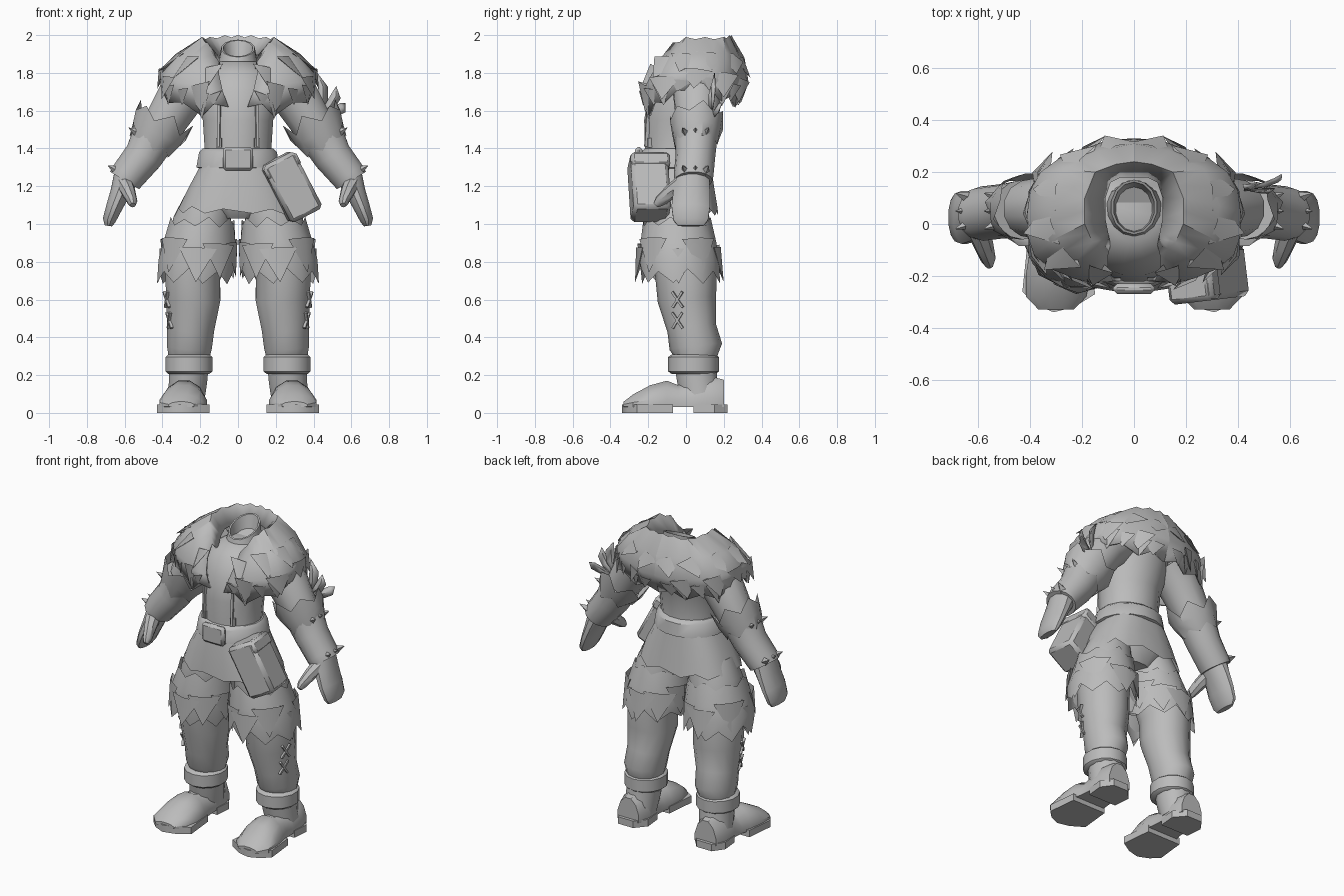
import bpy, bmesh, math, random
from mathutils import Vector, Matrix

random.seed(4)
if "Cube" in bpy.data.objects:
    bpy.data.objects.remove(bpy.data.objects["Cube"])

grey = bpy.data.materials.new("plain_grey")
grey.use_nodes = True
grey.diffuse_color = (0.5, 0.5, 0.5, 1)
grey.node_tree.nodes["Principled BSDF"].inputs["Base Color"].default_value = (0.5, 0.5, 0.5, 1)

X, Y, Z = Vector((1, 0, 0)), Vector((0, 1, 0)), Vector((0, 0, 1))
FLAT, UPRIGHT, TILTED = (X, Y), (X, Z), (X, Vector((0, .92, .4)))


def finish(name, bm, mirror=False, angle=40, thick=0):
    """Turn a bmesh into a shaded object, mirrored left to right on request."""
    bmesh.ops.recalc_face_normals(bm, faces=bm.faces)
    mesh = bpy.data.meshes.new(name)
    bm.to_mesh(mesh)
    bm.free()
    mesh.materials.append(grey)
    ob = bpy.data.objects.new(name, mesh)
    bpy.context.collection.objects.link(ob)
    bpy.ops.object.select_all(action='DESELECT')
    ob.select_set(True)
    bpy.context.view_layer.objects.active = ob
    bpy.ops.object.shade_smooth_by_angle(angle=math.radians(angle))
    if thick:
        ob.modifiers.new("Thickness", 'SOLIDIFY').thickness = thick
    if mirror:
        ob.modifiers.new("Mirror", 'MIRROR').use_clip = True
    return ob


def power(value, p):
    return math.copysign(abs(value) ** p, value)


def tube(name, rings, n=12, axes=None, jag=(0, 0), caps=True, floor=None, mirror=False, angle=40, p=1):
    """Loft ellipses (x, y, z, radius_u, radius_v); jag makes torn ends, p below 1 squares them."""
    bm = bmesh.new()
    mids = [Vector(r[:3]) for r in rings]
    loops = []
    for i, (c, r) in enumerate(zip(mids, rings)):
        t = (mids[min(i + 1, len(mids) - 1)] - mids[max(i - 1, 0)]).normalized()
        if axes:
            u, v = axes
        else:
            u = Y.cross(t).normalized()
            v = t.cross(u)
        end = -jag[0] if i == 0 else jag[1] if i == len(rings) - 1 else 0
        loop = []
        for k in range(n):
            a = 2 * math.pi * (k + 0.5) / n
            tear = end * ((1 if k % 2 else -0.4) + random.uniform(-0.35, 0.35))
            pos = c + u * r[3] * power(math.cos(a), p) + v * r[4] * power(math.sin(a), p) + t * tear
            if floor is not None:
                pos.z = max(pos.z, floor)
            loop.append(bm.verts.new(pos))
        loops.append(loop)
    for lo, hi in zip(loops, loops[1:]):
        for k in range(n):
            bm.faces.new((lo[k], lo[(k + 1) % n], hi[(k + 1) % n], hi[k]))
    if caps:
        bm.faces.new(loops[0])
        bm.faces.new(loops[-1])
    return finish(name, bm, mirror, angle)


def prism(name, outline, z0, z1, mirror=False):
    bm = bmesh.new()
    face = bm.faces.new([bm.verts.new((x, y, z0)) for x, y in outline])
    top = bmesh.ops.extrude_face_region(bm, geom=[face])["geom"]
    bmesh.ops.translate(bm, vec=(0, 0, z1 - z0), verts=[g for g in top if isinstance(g, bmesh.types.BMVert)])
    return finish(name, bm, mirror)


def box(name, centre, size, turn=(0, 0, 0), bevel=0.01, mirror=False):
    bm = bmesh.new()
    bmesh.ops.create_cube(bm, size=1)
    bmesh.ops.scale(bm, vec=size, verts=bm.verts)
    if bevel:
        bmesh.ops.bevel(bm, geom=bm.edges[:], offset=bevel, segments=1, affect='EDGES')
    rot = Matrix.Rotation(turn[2], 4, 'Z') @ Matrix.Rotation(turn[1], 4, 'Y') @ Matrix.Rotation(turn[0], 4, 'X')
    bmesh.ops.transform(bm, matrix=Matrix.Translation(centre) @ rot, verts=bm.verts)
    return finish(name, bm, mirror)


def spike(bm, base, tip, out, width, depth):
    """Flattened tuft from base to tip, its broad side facing out."""
    base, tip = Vector(base), Vector(tip)
    t = (tip - base).normalized()
    s = t.cross(out).normalized()
    o = s.cross(t)
    ring = [bm.verts.new(base + d) for d in (s * width, o * depth, -s * width, -o * depth)]
    point = bm.verts.new(tip)
    for k in range(4):
        bm.faces.new((ring[k], ring[(k + 1) % 4], point))


# Torso with a slanted hollow collar
tube("torso", [(0, -.05, 1.26, .2, .18), (0, -.05, 1.4, .18, .17), (0, -.045, 1.55, .19, .18),
               (0, -.01, 1.7, .22, .19), (0, .03, 1.8, .19, .17), (0, .05, 1.86, .1, .12)], 16, FLAT)
tube("collar", [(0, .05, 1.83, .11, .13), (0, .065, 1.93, .09, .115), (0, .065, 1.93, .08, .105),
                (0, .06, 1.85, .07, .09)], 14, TILTED)
for side in (-1, 1):
    box("vest_edge", (side * .1, -.202, 1.55), (.014, .02, .28), (-.06, 0, side * .3), 0)
    box("vest_tab", (side * .1, -.195, 1.43), (.03, .02, .05), (0, 0, side * .3), 0)

# Belt, buckle and torn tunic skirt
tube("belt", [(0, -.05, 1.29, .2, .18), (0, -.05, 1.3, .225, .205), (0, -.05, 1.38, .21, .195),
              (0, -.05, 1.4, .19, .17)], 16, FLAT)
box("belt_buckle", (0, -.25, 1.345), (.16, .04, .125), bevel=.015)
tube("tunic_skirt", [(0, -.05, 1.31, .2, .185), (0, -.05, 1.2, .26, .2), (0, -.045, 1.075, .318, .215)],
     20, FLAT, (0, .025), False, p=.75)
tube("hips", [(0, -.04, 1.25, .2, .16), (0, -.04, 1.12, .26, .16), (0, -.03, 1.03, .13, .1)], 12, FLAT)

# Trouser legs and shaggy knee fur
tube("trouser_leg", [(.26, .05, .29, .11, .11), (.257, .052, .35, .122, .14), (.25, .03, .45, .128, .13),
                     (.237, .005, .6, .147, .155), (.24, 0, .75, .15, .165), (.19, -.035, 1, .16, .165),
                     (.16, -.04, 1.12, .13, .14)], 14, mirror=True)
tube("leg_fur", [(.192, -.045, 1.0, .172, .18), (.205, -.04, .9, .195, .205), (.215, -.035, .81, .21, .215),
                 (.222, -.03, .74, .205, .21)], 16, FLAT, (.03, .045), False, mirror=True, angle=50)
bm = bmesh.new()
for k in range(9):
    a = 2 * math.pi * (k + random.uniform(-.2, .2)) / 9
    c, s = math.cos(a), math.sin(a)
    z = random.uniform(.85, .93)
    spike(bm, (.205 + .18 * c, -.04 + .195 * s, z), (.214 + .212 * c, -.035 + .235 * s, z - .18),
          Vector((c, s, 0)), .1, .03)
finish("leg_fur_tufts", bm, True, 50)

# Cross stitches on the outer shins
for z in (.6, .49):
    for turn in (-.6, .6):
        box("shin_stitch", (.378 - (.6 - z) * .13, -.045, z), (.015, .012, .1), (turn, .1, -.33), 0, True)

# Boots
tube("ankle_cuff", [(.26, .04, .205, .11, .115), (.26, .04, .22, .128, .135), (.26, .04, .295, .128, .135),
                    (.26, .04, .31, .11, .115)], 14, FLAT, mirror=True)
tube("boot_shaft", [(.275, .08, .06, .1, .11), (.265, .06, .16, .105, .11), (.26, .05, .25, .108, .115)],
     12, FLAT, mirror=True)
tube("boot_foot", [(.3, -.33, .04, .07, .02), (.3, -.28, .04, .12, .06), (.29, -.19, .04, .13, .11),
                   (.285, -.1, .04, .12, .135), (.28, -.04, .04, .105, .11), (.28, .03, .04, .1, .14),
                   (.28, .13, .04, .105, .16), (.28, .2, .04, .08, .14)], 12, UPRIGHT, floor=.03, mirror=True)
prism("boot_sole", [(.15, -.27), (.23, -.32), (.31, -.34), (.38, -.31), (.43, -.26), (.41, -.07), (.17, -.07)],
      0, .045, True)
prism("boot_heel", [(.18, .04), (.38, .04), (.39, .15), (.34, .22), (.23, .22), (.17, .15)], 0, .045, True)

# Arms, torn gauntlet cuffs, mittens and thumbs
tube("upper_arm", [(.2, .06, 1.78, .13, .14), (.3, .06, 1.68, .13, .13), (.41, .06, 1.5, .11, .11)], 12, mirror=True)
tube("gauntlet", [(.43, .055, 1.49, .125, .115), (.5, .05, 1.36, .105, .105),
                  (.585, .04, 1.255, .095, .105), (.6, .04, 1.23, .092, .1)], 14, mirror=True)
tube("gauntlet_cuff", [(.4, .055, 1.54, .16, .145), (.43, .055, 1.48, .145, .13), (.46, .055, 1.43, .12, .114)],
     12, jag=(.045, .025), caps=False, mirror=True)
tube("mitten", [(.585, .035, 1.26, .075, .09), (.622, .03, 1.17, .055, .1), (.655, .025, 1.09, .045, .105),
                (.682, .025, 1.02, .036, .095), (.686, .025, .99, .02, .07)], 12, mirror=True)
tube("thumb", [(.6, -.02, 1.21, .045, .05), (.58, -.08, 1.17, .038, .04), (.56, -.14, 1.12, .028, .03),
               (.557, -.16, 1.1, .015, .017)], 8, mirror=True)
bm = bmesh.new()
for x, z in ((.545, 1.49), (.655, 1.29)):
    for y in (0, .05, .1):
        spike(bm, (x - .02, y, z - .01), (x + .035, y * 1.4 - .02, z + .02), Y, .03, .025)
finish("gauntlet_studs", bm, True)

# Fur mantle: sections run from the chest opening round to the spine, collar to hem
sections = [
    [(.09, -.08, 1.82), (.1, -.12, 1.86), (.1, -.18, 1.79), (.08, -.22, 1.7), (.05, -.22, 1.62)],
    [(.1, -.03, 1.88), (.16, -.07, 1.96), (.22, -.14, 1.87), (.23, -.21, 1.74), (.19, -.2, 1.57)],
    [(.11, .02, 1.9), (.19, 0, 1.99), (.31, -.06, 1.9), (.385, -.12, 1.78), (.37, -.12, 1.64)],
    [(.11, .1, 1.9), (.19, .1, 1.99), (.33, .07, 1.9), (.41, .05, 1.82), (.4, .04, 1.7)],
    [(.09, .16, 1.9), (.15, .2, 1.99), (.27, .21, 1.91), (.36, .2, 1.8), (.37, .19, 1.65)],
    [(.05, .18, 1.9), (.07, .23, 2.0), (.14, .28, 1.89), (.19, .29, 1.77), (.18, .26, 1.62)],
    [(0, .18, 1.9), (0, .24, 2.0), (0, .31, 1.88), (0, .33, 1.76), (0, .28, 1.63)]]
columns = []
for i, sec in enumerate(sections):
    columns.append([Vector(p) for p in sec])
    if i < len(sections) - 1:
        half = [(Vector(p) + Vector(q)) / 2 for p, q in zip(sec, sections[i + 1])]
        for row, p in enumerate(half):
            out = Vector((p.x, p.y - .05, 0)).normalized()
            half[row] = p + out * (0, 0, 0, .015, .02)[row] + Z * (0, -.012, -.01, -.01, .04)[row]
        columns.append(half)
bm = bmesh.new()
grid = [[bm.verts.new(p) for p in col] for col in columns]
for a, b in zip(grid, grid[1:]):
    for k in range(4):
        bm.faces.new((a[k], b[k], b[k + 1], a[k + 1]))
finish("fur_mantle", bm, True, 50, .015)

# Broad overlapping tufts on the mantle
bm = bmesh.new()
for i, col in enumerate(columns[1:-1]):
    row = 2 + i % 2
    top, low = col[row], col[row + 1]
    out = Vector((top.x, top.y - .05, .1)).normalized()
    tip = top.lerp(low, .9) + out * .022 + X * random.uniform(-.02, .02)
    spike(bm, top - out * .015, tip, out, .09, .025)
    spike(bm, col[3].lerp(col[4], .3) - out * .015, col[4] - Z * random.uniform(0, .03), out, .07, .02)
finish("mantle_tufts", bm, True, 50)

# Hip pouch with a flap
box("hip_pouch", (.28, -.195, 1.195), (.19, .2, .34), (0, -.48, .12), .02)
box("pouch_flap", (.225, -.195, 1.305), (.195, .205, .08), (0, -.48, .12), .015)

# Feathers on the left upper arm
bm = bmesh.new()
for tip in ((.42, .15, 1.8), (.52, .13, 1.73), (.57, .19, 1.64)):
    base, tip = Vector((.42, .13, 1.56)), Vector(tip)
    side = (tip - base).cross(Vector((.4, -1, .3))).normalized() * .028
    mids = [base.lerp(tip, f) + X * .03 for f in (.4, .7)]
    left = [bm.verts.new(m + side) for m in mids]
    right = [bm.verts.new(m - side) for m in mids]
    spine = [bm.verts.new(m + Y * -.012) for m in mids]
    a, b = bm.verts.new(base), bm.verts.new(tip)
    for e in (left, right):
        bm.faces.new((a, e[0], spine[0]))
        bm.faces.new((e[0], e[1], spine[1], spine[0]))
        bm.faces.new((e[1], b, spine[1]))
finish("arm_feathers", bm, thick=.004)
